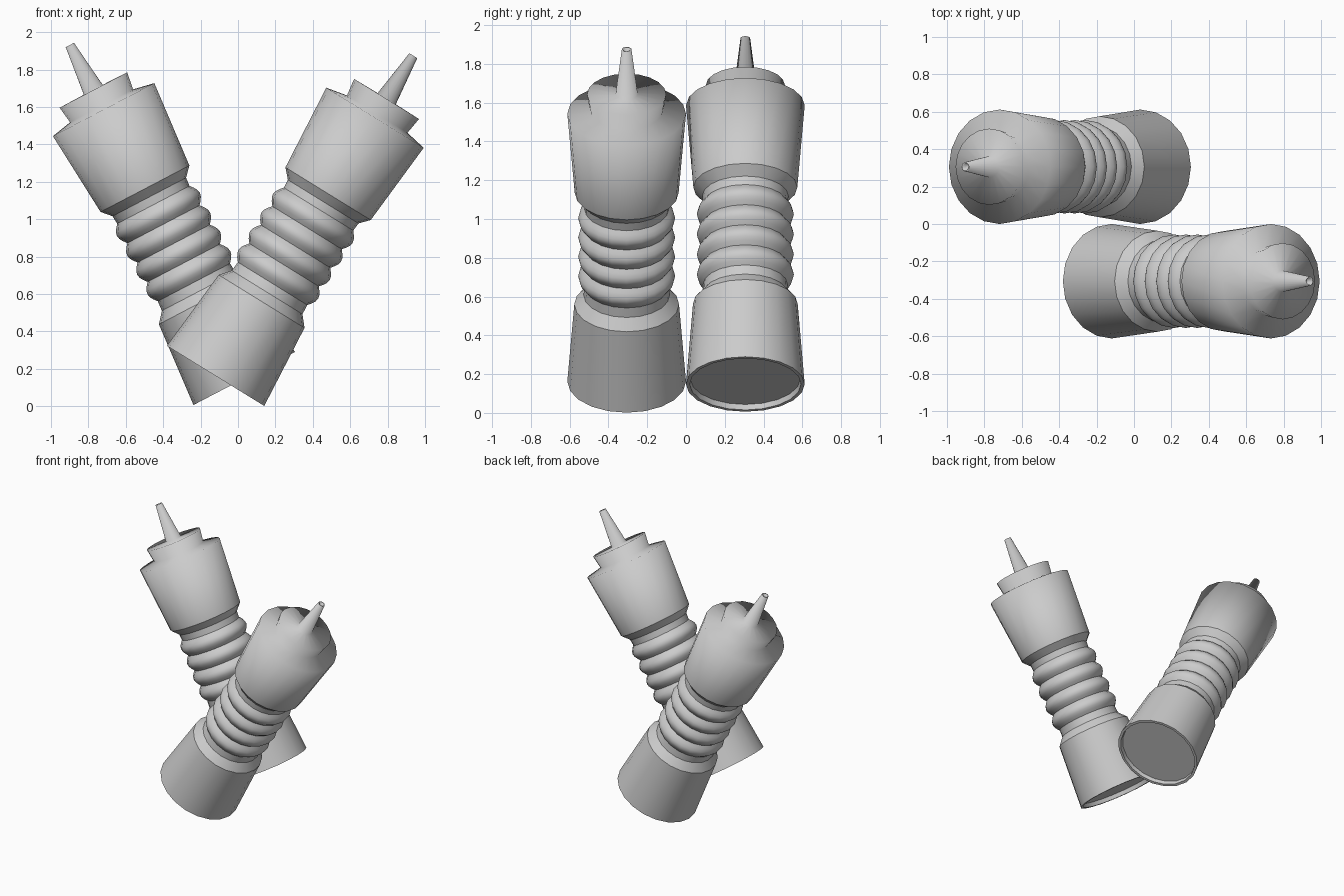
import bpy, bmesh, math

if "Cube" in bpy.data.objects:
    bpy.data.objects.remove(bpy.data.objects["Cube"])

SIDES = 20
SHARP = math.radians(28)


def lathe(name, profile, angle=None):
    """Revolve (radius, height) points about z; smooth all over, or by angle."""
    bm = bmesh.new()
    verts = [bm.verts.new((r, 0, h)) for r, h in profile]
    edges = [bm.edges.new(pair) for pair in zip(verts, verts[1:])]
    bmesh.ops.spin(bm, geom=verts + edges, axis=(0, 0, 1), cent=(0, 0, 0),
                   angle=math.tau, steps=SIDES, use_duplicate=False)
    bmesh.ops.remove_doubles(bm, verts=bm.verts, dist=1e-5)
    bmesh.ops.recalc_face_normals(bm, faces=bm.faces)
    # outer walls must point away from the axis
    side = max(bm.faces, key=lambda f: f.calc_area())
    c = side.calc_center_median()
    if side.normal.x * c.x + side.normal.y * c.y < 0:
        bmesh.ops.reverse_faces(bm, faces=bm.faces)
    mesh = bpy.data.meshes.new(name)
    bm.to_mesh(mesh)
    bm.free()
    obj = bpy.data.objects.new(name, mesh)
    bpy.context.collection.objects.link(obj)
    bpy.ops.object.select_all(action='DESELECT')
    obj.select_set(True)
    bpy.context.view_layer.objects.active = obj
    if angle is None:
        bpy.ops.object.shade_smooth()
    else:
        bpy.ops.object.shade_smooth_by_angle(angle=angle)
    return obj


def bottle(label, base, tilt):
    # lower body with recessed base and chamfered shoulder
    lower = [(0, .03), (.283, .03), (.287, 0), (.306, 0), (.27, .468), (.222, .525)]

    # four rounded bellows rings between two short necks
    start, pitch, steps = .58, .117, 6
    rings = [(.222, .525)]
    for i in range(4 * steps + 1):
        bump = abs(math.sin(math.pi * i / steps))
        rings.append((.218 + .032 * bump, start + pitch * i / steps))
    rings += [(.222, 1.095), (.268, 1.145)]

    # upper body, collar and hollow-tipped nozzle
    upper = [(.268, 1.145), (.306, 1.622), (.19, 1.645), (.204, 1.74),
             (.057, 1.742), (.025, 2.012), (.018, 2.012), (.015, 1.985), (0, 1.985)]

    for obj in (lathe(label + "_lower_body", lower, SHARP),
                lathe(label + "_bellows", rings, SHARP),
                lathe(label + "_upper_body_and_nozzle", upper)):
        obj.location = base
        obj.rotation_euler = (0, math.radians(tilt), 0)


# two crossed bottles, one behind the other
bottle("back_bottle", (.033, .306, .148), -27.6)
bottle("front_bottle", (-.12, -.306, .162), 31.7)
